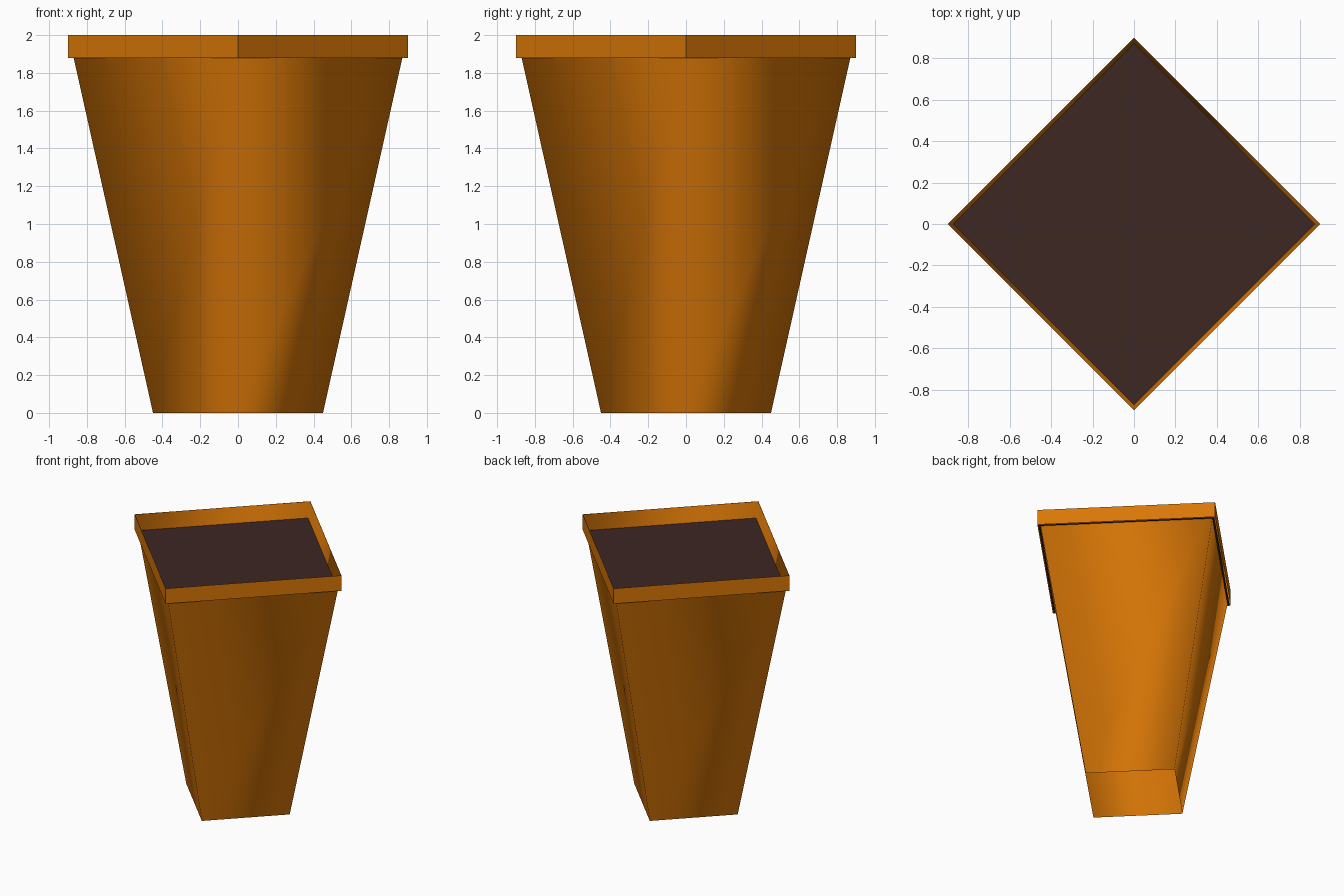
import bpy
import math

if "Cube" in bpy.data.objects:
    bpy.data.objects.remove(bpy.data.objects["Cube"])


def material(name, color):
    m = bpy.data.materials.new(name)
    m.diffuse_color = (*color, 1)
    m.use_nodes = True
    m.node_tree.nodes["Principled BSDF"].inputs["Base Color"].default_value = m.diffuse_color
    return m


def square_ring(radius, z):
    # Four corners lying on the x and y axes
    return [(radius * math.cos(i * math.pi / 2), radius * math.sin(i * math.pi / 2), z)
            for i in range(4)]


def make_object(name, verts, faces, mat, smooth=False):
    me = bpy.data.meshes.new(name)
    me.from_pydata(verts, [], faces)
    me.materials.append(mat)
    for p in me.polygons:
        p.use_smooth = smooth
    ob = bpy.data.objects.new(name, me)
    bpy.context.collection.objects.link(ob)
    return ob


def open_tube(name, r0, z0, r1, z1, mat, smooth):
    verts = square_ring(r0, z0) + square_ring(r1, z1)
    faces = [(i, (i + 1) % 4, 4 + (i + 1) % 4, 4 + i) for i in range(4)]
    return make_object(name, verts, faces, mat, smooth)


amber = material("amber_clay", (0.694, 0.184, 0.002))
brown = material("dark_soil", (0.048, 0.020, 0.017))

# Tapered pot wall, open at both ends and smooth shaded
open_tube("pot_body", 0.45, 0.0, 0.897, 2.0, amber, True)

# Straight band around the top
open_tube("pot_rim", 0.9, 1.88, 0.9, 2.0, amber, False)

# Soil sheet, reaching just into the gap behind the rim
make_object("soil", square_ring(0.89, 1.88), [(0, 1, 2, 3)], brown)
